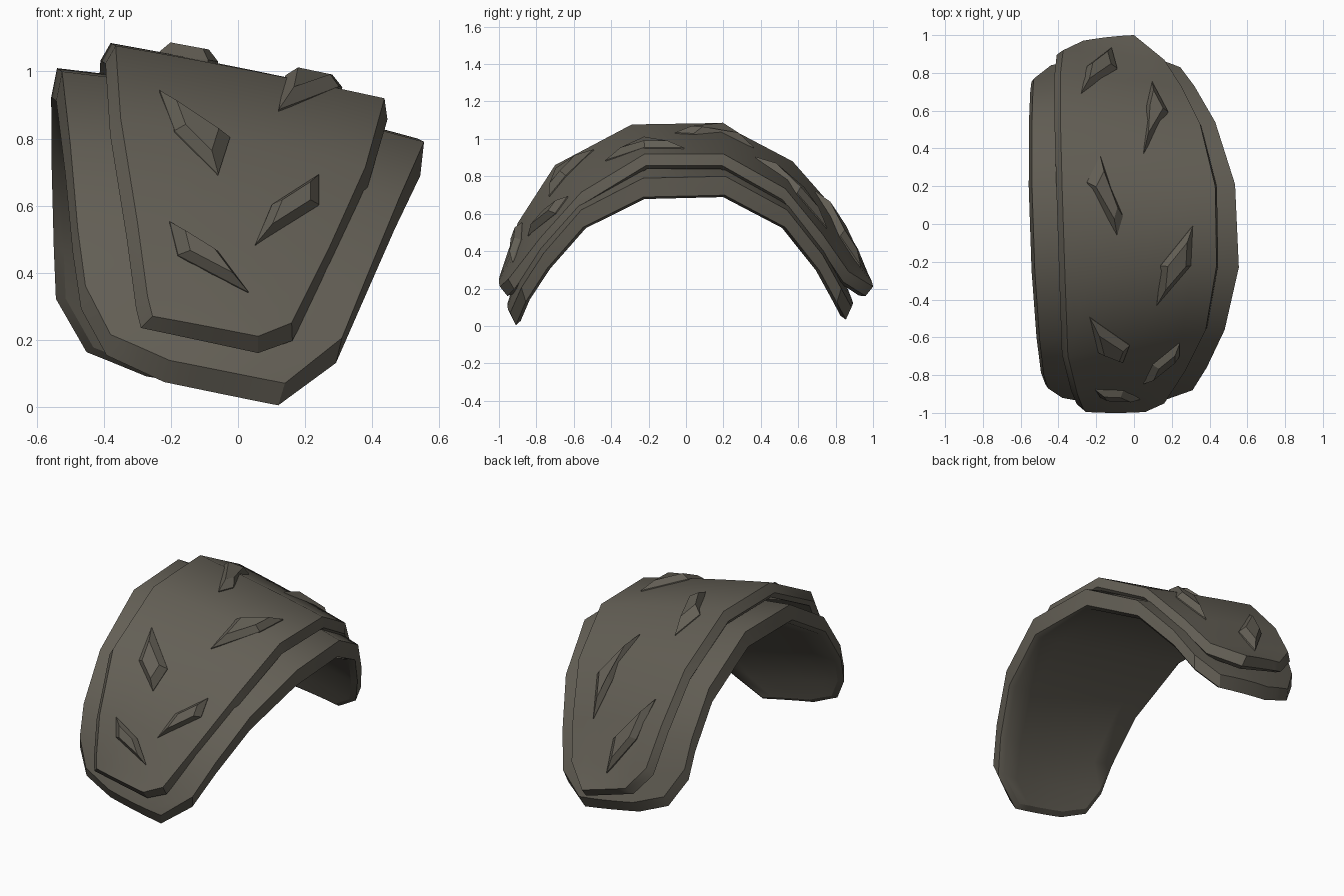
import bpy, bmesh, math
from mathutils import Vector
from mathutils.bvhtree import BVHTree

if "Cube" in bpy.data.objects:
    bpy.data.objects.remove(bpy.data.objects["Cube"])

mat = bpy.data.materials.new("dark_taupe")
mat.diffuse_color = (0.125, 0.114, 0.091, 1)
mat.use_nodes = True
mat.node_tree.nodes["Principled BSDF"].inputs["Base Color"].default_value = mat.diffuse_color
COLS = 6


def finish(bm, name, angle):
    bmesh.ops.recalc_face_normals(bm, faces=bm.faces)
    me = bpy.data.meshes.new(name)
    bm.to_mesh(me)
    ob = bpy.data.objects.new(name, me)
    bpy.context.collection.objects.link(ob)
    me.materials.append(mat)
    bpy.ops.object.select_all(action='DESELECT')
    ob.select_set(True)
    bpy.context.view_layer.objects.active = ob
    bpy.ops.object.shade_smooth_by_angle(angle=math.radians(angle))
    return ob


def sheet(bm, left, right, crown, sag):
    """Grid of vertices spanning the side edges; end rows dip to one low corner."""
    rows = []
    for i, (a, b) in enumerate(zip(left, right)):
        row = []
        for c in range(COLS + 1):
            t = c / COLS
            p = a.lerp(b, t)
            n = Vector((0.1, p.y, p.z - 0.1)).normalized()
            p = p + n * crown * 4 * t * (1 - t)
            if i in (0, len(left) - 1):
                p.z -= sag * min(t * 3, (1 - t) * 1.5)
            row.append(bm.verts.new(p))
        rows.append(row)
    return rows


def skin(bm, g):
    return [bm.faces.new((g[i][j], g[i][j + 1], g[i + 1][j + 1], g[i + 1][j]))
            for i in range(len(g) - 1) for j in range(COLS)]


def border(g):
    return (g[0] + [r[-1] for r in g[1:-1]] + g[-1][::-1]
            + [r[0] for r in g[-2:0:-1]])


def plate(name, left, right, crown, rim_left, rim_right, sag, inset, lip):
    """Arched plate; each rim is (offset at the crest, offset at the ends)."""
    left, right = [Vector(p) for p in left], [Vector(p) for p in right]
    mid = (len(left) - 1) / 2

    def shifted(pts, rim):
        out = []
        for i, p in enumerate(pts):
            d = Vector(rim[0]).lerp(Vector(rim[1]), abs(i - mid) / mid)
            d.y *= -1 if p.y > 0 else 1      # always pull in toward the middle
            out.append(p + d)
        return out

    bm = bmesh.new()
    outer = sheet(bm, left, right, crown, sag)
    inner = sheet(bm, shifted(left, rim_left), shifted(right, rim_right), crown * 0.5, sag)
    skin(bm, outer)
    under = skin(bm, inner)
    a, b = border(outer), border(inner)
    for k in range(len(a)):
        m = (k + 1) % len(a)
        bm.faces.new((a[k], a[m], b[m], b[k]))
    bmesh.ops.recalc_face_normals(bm, faces=bm.faces)
    bmesh.ops.inset_region(bm, faces=under, thickness=inset, depth=lip)
    tree = BVHTree.FromBMesh(bm)
    finish(bm, name, 33)
    bm.free()
    return tree


# Wide lower plate, side edges listed front to back
plate("lower_plate",
      [(-.38, -.92, .215), (-.455, -.87, .36), (-.478, -.80, .53), (-.50, -.61, .78),
       (-.525, -.25, 1.0), (-.54, .20, 1.01), (-.54, .55, .80), (-.535, .71, .55),
       (-.53, .77, .39), (-.44, .84, .225)],
      [(.14, -.94, .07), (.31, -.88, .205), (.385, -.76, .39), (.48, -.56, .62),
       (.555, -.23, .79), (.535, .21, .80), (.43, .54, .62), (.32, .73, .38),
       (.245, .83, .20), (.10, .885, .10)],
      0.025, ((-.018, 0, -.09), (-.012, .025, -.062)),
      ((-.01, 0, -.105), (-.02, .03, -.066)), 0.03, 0.03, 0.02)

# Narrower plate on top
top = plate("upper_plate",
            [(-.255, -.995, .27), (-.27, -.975, .33), (-.30, -.90, .55), (-.35, -.70, .86),
             (-.365, -.29, 1.077), (-.38, .18, 1.085), (-.39, .57, .88),
             (-.39, .79, .63), (-.375, .92, .41), (-.27, .97, .28)],
            [(.06, -.995, .21), (.16, -.95, .25), (.27, -.78, .47), (.38, -.56, .715),
             (.437, -.22, .92), (.43, .20, .92), (.35, .53, .735), (.25, .73, .49),
             (.16, .87, .29), (0, 1, .21)],
            0.005, ((-.03, 0, -.055), (-.035, .03, -.035)),
            ((.01, 0, -.065), (0, .04, -.05)), 0, 0.025, 0.026)


def stud(corners, down):
    """Raised diamond, corners projected onto the upper plate."""
    ray = Vector((0, 0, -1)) if down else Vector((0, 1, 0))

    def project(u, v):
        start = Vector((u, v, 3)) if down else Vector((u, -3, v))
        hit, n, _, _ = top.ray_cast(start, ray)
        return hit, (n if n.dot(ray) < 0 else -n)

    cu, cv = sum(q[0] for q in corners) / 4, sum(q[1] for q in corners) / 4
    base = [project(u, v) for u, v in corners]
    crest = [project(cu + (u - cu) * 0.6, cv + (v - cv) * 0.6) for u, v in corners]
    n = sum((b[1] for b in base + crest), Vector()).normalized()
    bm = bmesh.new()
    low = [bm.verts.new(p - n * 0.02) for p, _ in base]
    foot = [bm.verts.new(p + n * 0.006) for p, _ in base]
    cap = [bm.verts.new(p + n * 0.037) for p, _ in crest]
    bm.faces.new(low[::-1])
    bm.faces.new(cap)
    for ring, nxt in ((low, foot), (foot, cap)):
        for k in range(4):
            m = (k + 1) % 4
            bm.faces.new((ring[k], ring[m], nxt[m], nxt[k]))
    finish(bm, "diamond_stud", 15)
    bm.free()


# Studs on the crest and back, corners as x, y
for q in ([(-.28, .69), (-.25, .83), (-.12, .93), (-.09, .82)],
          [(.05, .37), (.065, .62), (.095, .75), (.18, .59)],
          [(-.18, .36), (-.25, .22), (-.09, -.06), (-.06, .04)],
          [(.31, -.01), (.14, -.22), (.12, -.43), (.30, -.22)]):
    stud(q, True)

# Studs on the front slope, corners as x, z
for q in ([(-.235, .94), (-.19, .82), (-.06, .69), (-.025, .80)],
          [(.24, .69), (.10, .60), (.05, .48), (.24, .60)],
          [(-.205, .55), (-.18, .45), (.03, .34), (-.06, .46)]):
    stud(q, False)
